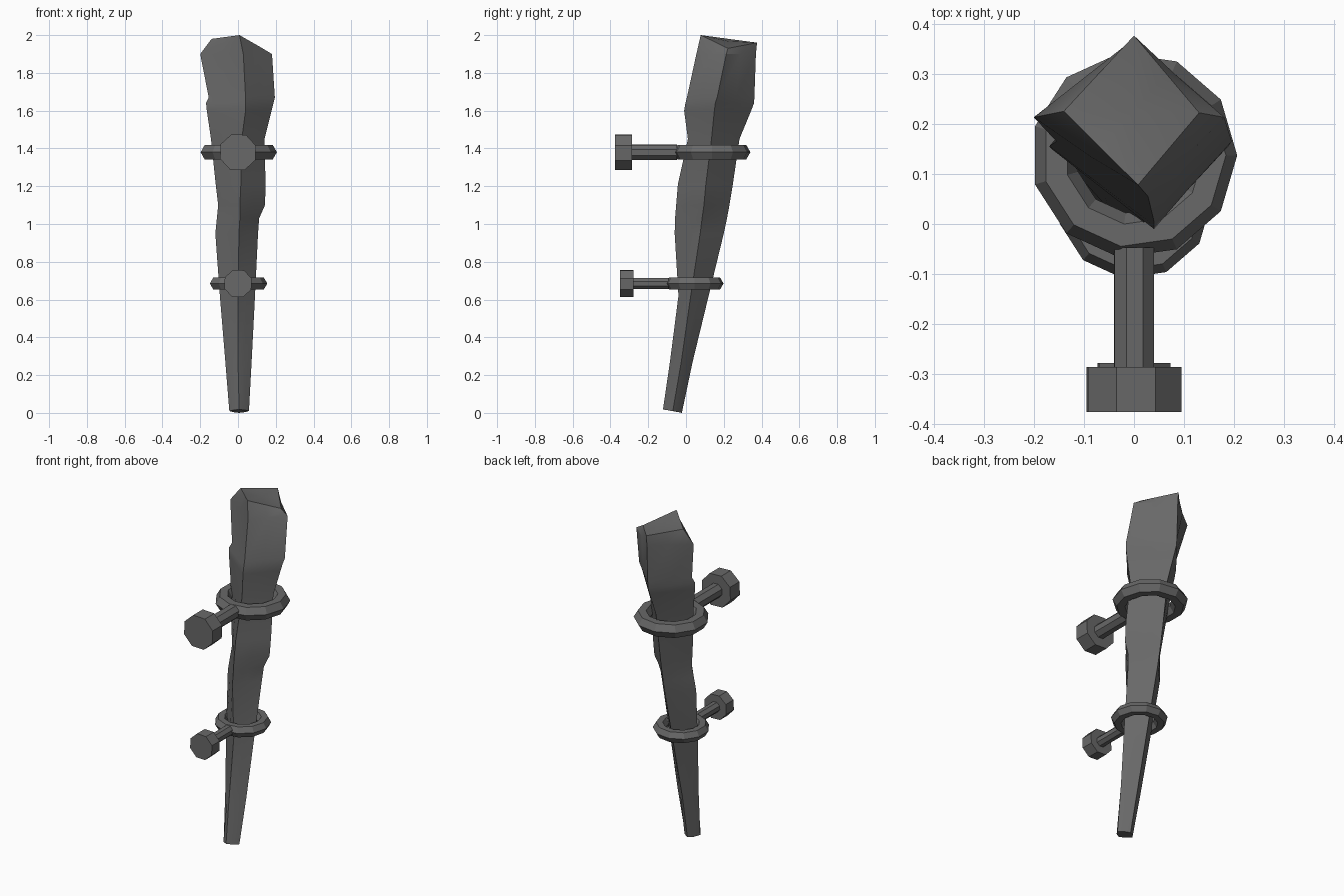
import bpy, bmesh, math
from mathutils import Matrix, Vector

if "Cube" in bpy.data.objects:
    bpy.data.objects.remove(bpy.data.objects["Cube"])

iron = bpy.data.materials.new("dark_grey")
iron.diffuse_color = (0.14, 0.14, 0.14, 1)
iron.use_nodes = True
iron.node_tree.nodes["Principled BSDF"].inputs["Base Color"].default_value = iron.diffuse_color


def finish(bm, name):
    bmesh.ops.recalc_face_normals(bm, faces=bm.faces[:])
    mesh = bpy.data.meshes.new(name)
    bm.to_mesh(mesh)
    bm.free()
    mesh.materials.append(iron)
    ob = bpy.data.objects.new(name, mesh)
    bpy.context.collection.objects.link(ob)
    return ob


# Shaft: leaning, roughly carved diamond section; mid points round off the foot
def section(left, front, right, back, bulge=1.0):
    c = [Vector(p) for p in (left, front, right, back)]
    mid = sum(c, Vector()) / 4
    pts = []
    for i in range(4):
        half = (c[i] + c[(i + 1) % 4]) / 2
        pts += [c[i], mid + (half - mid) * bulge]
    return pts


# z, left x, right x, front-edge x, front y, side y, back y
rows = [
    (0.27, -0.067, 0.072, 0.00, -0.085, -0.025, 0.035),
    (0.62, -0.096, 0.090, 0.00, -0.040, 0.025, 0.120),
    (0.95, -0.120, 0.106, 0.005, -0.060, 0.075, 0.200),
    (1.03, -0.112, 0.112, 0.01, -0.058, 0.085, 0.217),
    (1.10, -0.105, 0.143, 0.01, -0.052, 0.095, 0.230),
    (1.21, -0.118, 0.146, 0.015, -0.043, 0.105, 0.248),
    (1.45, -0.143, 0.140, 0.02, 0.010, 0.135, 0.283),
    (1.60, -0.165, 0.178, 0.04, -0.010, 0.150, 0.345),
    (1.64, -0.169, 0.188, 0.04, -0.003, 0.155, 0.360),
    (1.67, -0.155, 0.195, 0.04, 0.005, 0.165, 0.362),
    (1.90, -0.200, 0.180, 0.028, 0.055, 0.213, 0.370),
]
sections = [section((-0.046, -0.07, 0.01), (0.006, -0.122, 0.018),
                    (0.058, -0.07, 0.01), (0.006, -0.022, 0.0), 1.22)]
for z, xl, xr, xf, yf, ym, yb in rows:
    sections.append(section((xl, ym, z), (xf, yf, z), (xr, ym, z), (0, yb, z)))
# chipped top
sections.append(section((-0.14, 0.225, 1.98), (0.008, 0.078, 2.0),
                        (0.13, 0.222, 1.93), (0.0, 0.376, 1.96)))

bm = bmesh.new()
rings = [[bm.verts.new(p) for p in s] for s in sections]
for a, b in zip(rings, rings[1:]):
    for i in range(8):
        j = (i + 1) % 8
        bm.faces.new((a[i], a[j], b[j], b[i]))
bm.faces.new(rings[0])
# roof fan closes the uneven top
peak = bm.verts.new(sum((v.co for v in rings[-1]), Vector()) / 8)
for i in range(8):
    bm.faces.new((rings[-1][i], rings[-1][(i + 1) % 8], peak))
shaft = finish(bm, "shaft")
shaft.select_set(True)
bpy.context.view_layer.objects.active = shaft
bpy.ops.object.shade_smooth_by_angle(angle=math.radians(35))


# Holder rings: eleven-sided, hexagonal tube with a ridge outward
def holder_ring(name, y, z, outer, tube, n=11, m=6):
    bm = bmesh.new()
    loops = []
    for i in range(n):
        a = 2 * math.pi * i / n
        loop = []
        for k in range(m):
            t = 2 * math.pi * k / m
            r = outer - tube + tube * math.cos(t)
            loop.append(bm.verts.new((r * math.cos(a), y + r * math.sin(a),
                                      z + tube * math.sin(t))))
        loops.append(loop)
    for i in range(n):
        p, q = loops[i], loops[(i + 1) % n]
        for k in range(m):
            l = (k + 1) % m
            bm.faces.new((p[k], q[k], q[l], p[l]))
    finish(bm, name)


# Straight eight-sided bar along y
def bar(name, y0, y1, z, radius):
    bm = bmesh.new()
    bmesh.ops.create_cone(
        bm, cap_ends=True, segments=8, radius1=radius, radius2=radius,
        depth=y1 - y0,
        matrix=Matrix.Translation((0, (y0 + y1) / 2, z))
        @ Matrix.Rotation(math.pi / 2, 4, 'X')
        @ Matrix.Rotation(math.radians(20), 4, 'Z'))
    finish(bm, name)


# Upper bracket, then lower bracket
for label, ring_y, z, outer, tube, rod, head, h0, h1 in (
    ("upper", 0.137, 1.38, 0.206, 0.045, 0.043, 0.101, -0.375, -0.285),
    ("lower", 0.045, 0.685, 0.155, 0.036, 0.032, 0.077, -0.35, -0.277),
):
    holder_ring(label + "_ring", ring_y, z, outer, tube)
    bar(label + "_rod", h1 - 0.02, ring_y - outer + tube / 2, z, rod)
    bar(label + "_wall_mount", h0, h1, z, head)
